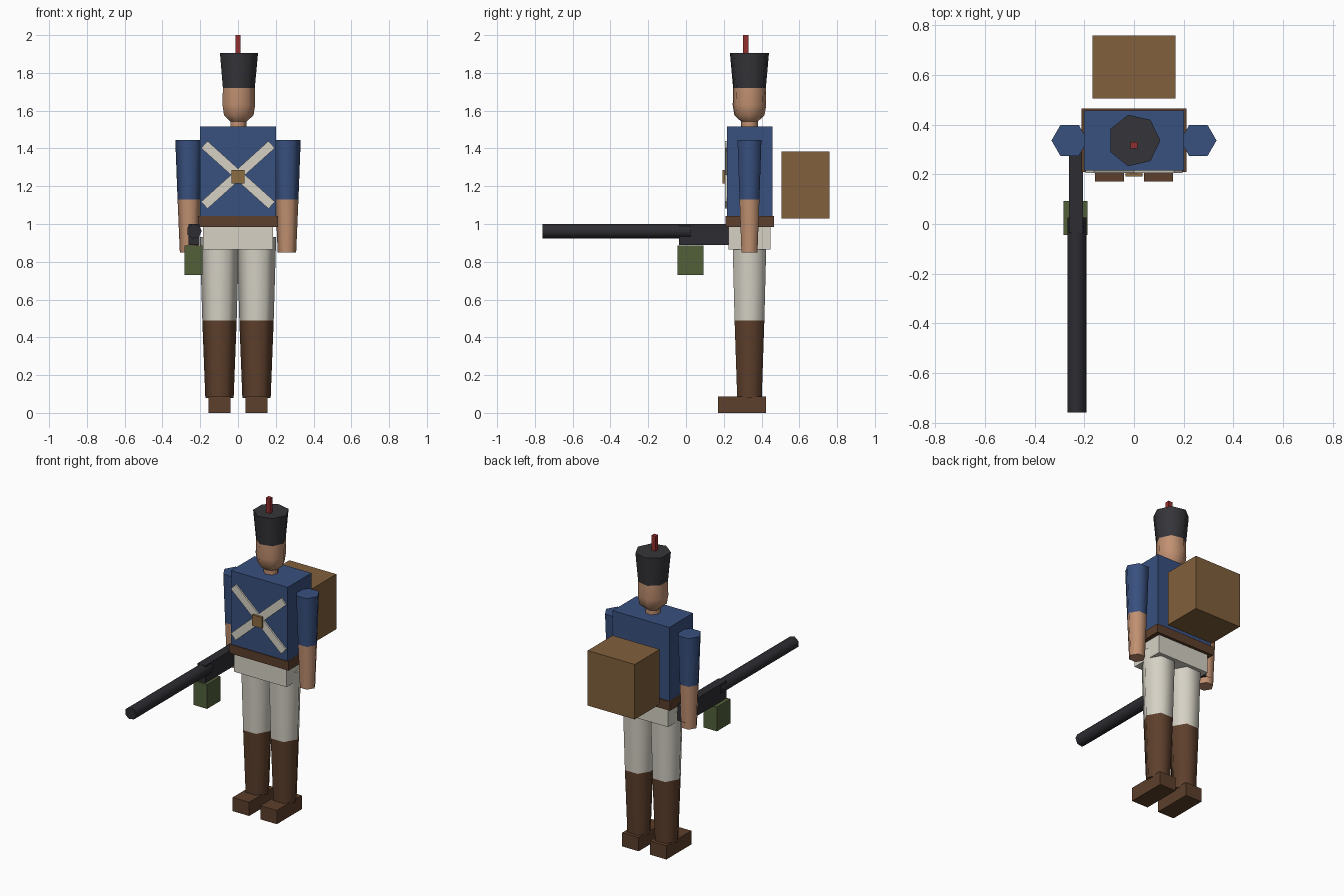
import bpy
import bmesh
from math import sin, cos, tau, radians, pi
from mathutils import Matrix, Vector

if "Cube" in bpy.data.objects:
    bpy.data.objects.remove(bpy.data.objects["Cube"])


def material(name, r, g, b):
    m = bpy.data.materials.new(name)
    m.use_nodes = True
    m.diffuse_color = (r, g, b, 1)
    m.node_tree.nodes["Principled BSDF"].inputs["Base Color"].default_value = (r, g, b, 1)
    return m


BLUE = material("coat blue", 0.04, 0.08, 0.21)
CREAM = material("cream cloth", 0.67, 0.64, 0.56)
SKIN = material("skin", 0.53, 0.28, 0.165)
BOOT = material("boot brown", 0.11, 0.05, 0.025)
PACK = material("pack brown", 0.22, 0.115, 0.045)
HAT = material("hat black", 0.036, 0.036, 0.042)
GUN = material("gun metal", 0.026, 0.026, 0.032)
GREEN = material("olive green", 0.085, 0.115, 0.042)
RED = material("plume red", 0.3, 0.028, 0.028)
BRASS = material("buckle tan", 0.27, 0.15, 0.055)

BODY_Y = 0.336


def finish(name, bm, mats, matrix=None):
    bmesh.ops.recalc_face_normals(bm, faces=bm.faces)
    me = bpy.data.meshes.new(name)
    bm.to_mesh(me)
    bm.free()
    for m in mats:
        me.materials.append(m)
    ob = bpy.data.objects.new(name, me)
    if matrix:
        ob.matrix_world = matrix
    bpy.context.scene.collection.objects.link(ob)
    return ob


def box(name, mat, x, y, z, turn=0):
    """Box from (min, max) ranges, optionally turned about its own y axis."""
    bm = bmesh.new()
    bmesh.ops.create_cube(bm, size=1)
    size = Vector((x[1] - x[0], y[1] - y[0], z[1] - z[0]))
    bmesh.ops.scale(bm, vec=size, verts=bm.verts)
    mid = Vector((sum(x), sum(y), sum(z))) / 2
    return finish(name, bm, [mat], Matrix.Translation(mid) @ Matrix.Rotation(turn, 4, "Y"))


def turned(name, sides, rings, mats, matrix):
    """Smooth-sided prism through (radius, height) rings, one material per band."""
    bm = bmesh.new()
    loops = [[bm.verts.new((r * cos(tau * i / sides), r * sin(tau * i / sides), h))
              for i in range(sides)] for r, h in rings]
    for k, (a, b) in enumerate(zip(loops, loops[1:])):
        for i in range(sides):
            j = (i + 1) % sides
            f = bm.faces.new((a[i], a[j], b[j], b[i]))
            f.smooth = True
            f.material_index = min(k, len(mats) - 1)
    bm.faces.new(loops[0][::-1])
    top = bm.faces.new(loops[-1])
    top.material_index = min(len(rings) - 2, len(mats) - 1)
    return finish(name, bm, mats, matrix)


def at(x, y=BODY_Y, z=0):
    return Matrix.Translation((x, y, z))


# Limbs, mirrored left and right
for side, s in (("left", 1), ("right", -1)):
    turned(side + "_leg", 6, [(0.075, 0.08), (0.091, 0.49), (0.104, 0.93)], [BOOT, CREAM], at(s * 0.098))
    turned(side + "_arm", 6, [(0.049, 0.85), (0.061, 1.13), (0.073, 1.445)], [SKIN, BLUE], at(s * 0.259))
    foot_x = sorted((s * 0.04, s * 0.157))
    box(side + "_foot", BOOT, foot_x, (0.17, 0.423), (0, 0.088))

# Trunk
box("hips", CREAM, (-0.185, 0.185), (0.226, 0.447), (0.866, 0.99))
box("belt", BOOT, (-0.212, 0.212), (0.21, 0.465), (0.985, 1.042))
box("torso", BLUE, (-0.202, 0.202), (0.216, 0.457), (1.04, 1.515))

# Crossed straps and buckle
for label, s in (("falling", 1), ("rising", -1)):
    box(label + "_strap", CREAM, (-0.24, 0.24), (0.206, 0.218), (1.235, 1.285), s * radians(42))
box("chest_buckle", BRASS, (-0.035, 0.035), (0.192, 0.212), (1.215, 1.285))

# Head and hat
turned("neck", 7, [(0.045, 1.5), (0.045, 1.56)], [SKIN], at(0))
turned("head", 7, [(0.042, 1.54), (0.082, 1.575), (0.091, 1.63), (0.089, 1.72)], [SKIN], at(0))
turned("hat", 7, [(0.088, 1.71), (0.106, 1.905)], [HAT], at(0))
box("plume", RED, (-0.014, 0.014), (0.303, 0.33), (1.9, 2.0))

# Backpack
box("backpack", PACK, (-0.167, 0.167), (0.505, 0.759), (1.03, 1.383))

# Rifle held at the right hip
along_y = at(-0.232, -0.759, 0.962) @ Matrix.Rotation(-pi / 2, 4, "X")
turned("barrel", 7, [(0.04, 0), (0.04, 0.785)], [GUN], along_y)
box("stock", GUN, (-0.262, -0.205), (-0.037, 0.38), (0.888, 1.0))
box("magazine", GREEN, (-0.284, -0.188), (-0.045, 0.092), (0.73, 0.886))
